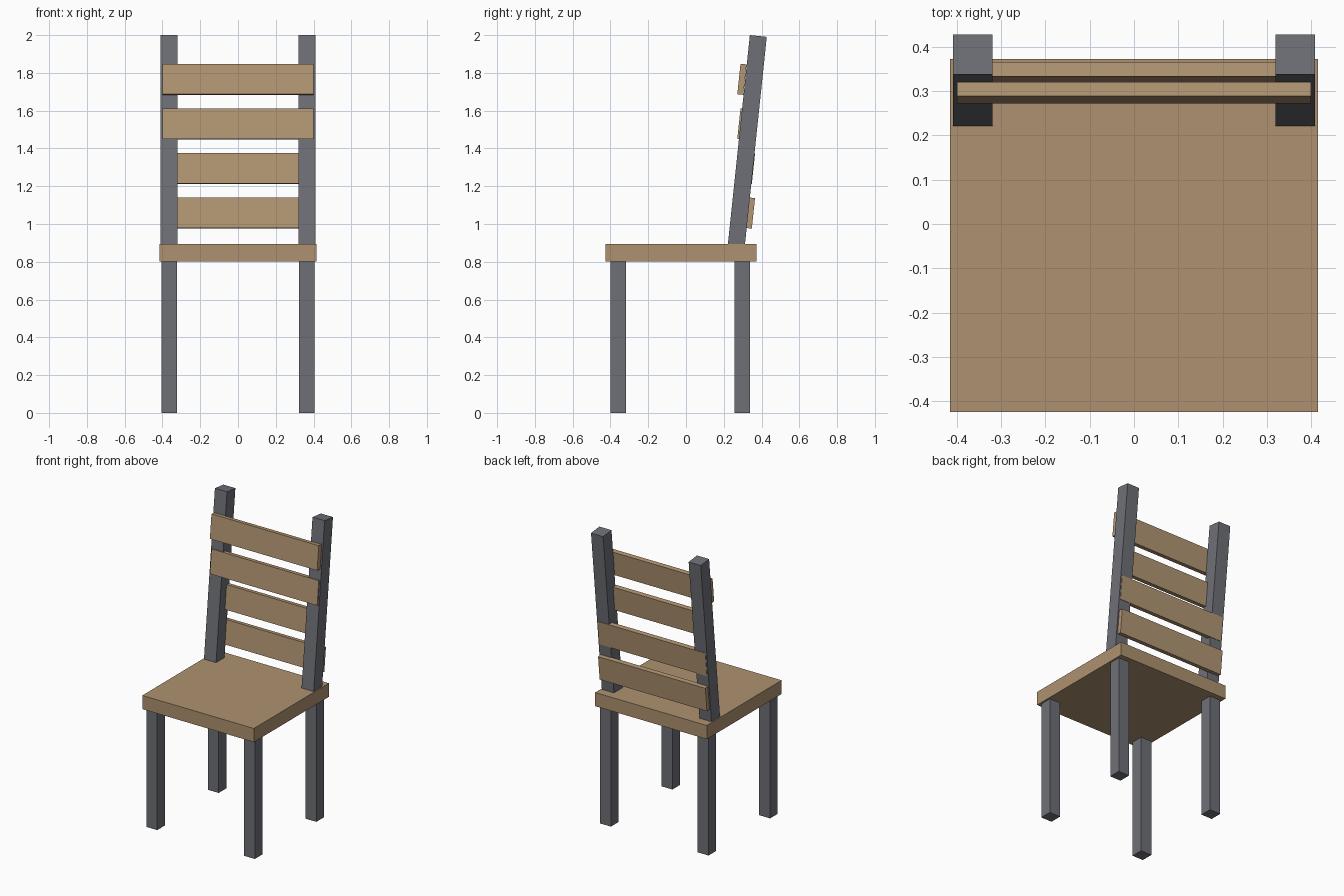
import bpy
from math import radians
from mathutils import Matrix

cube = bpy.data.objects.get("Cube")
if cube:
    bpy.data.objects.remove(cube, do_unlink=True)


def material(name, rgb):
    mat = bpy.data.materials.new(name)
    mat.use_nodes = True
    mat.diffuse_color = (*rgb, 1)
    mat.node_tree.nodes["Principled BSDF"].inputs["Base Color"].default_value = (*rgb, 1)
    return mat


seat_wood = material("seat wood", (0.42, 0.285, 0.16))
slat_wood = material("slat wood", (0.45, 0.305, 0.172))
grey_metal = material("grey metal", (0.158, 0.163, 0.183))


def box(name, centre, size, mat, tilt=0):
    """Box with its scale baked in, leaning back by tilt."""
    bpy.ops.mesh.primitive_cube_add(size=1, location=centre)
    obj = bpy.context.object
    obj.name = name
    obj.data.name = name
    obj.data.transform(Matrix.Diagonal((*size, 1)))
    obj.rotation_euler.x = -tilt
    obj.data.materials.append(mat)
    return obj


LEAN = radians(6)

# Seat board
box("seat", (0, -0.026, 0.847), (0.832, 0.798, 0.092), seat_wood)

# Legs and leaning back posts
for side, x in (("right", -0.364), ("left", 0.364)):
    for end, y in (("front", -0.358), ("back", 0.297)):
        box(f"{end}_leg_{side}", (x, y, 0.405), (0.081, 0.081, 0.81), grey_metal)
    box(f"back_post_{side}", (x, 0.3227, 1.4235), (0.09, 0.09, 1.15), grey_metal, LEAN)

# Backrest slats: upper pair on the front of the posts, lower pair on the back
for i in range(4):
    y = 0.296 if i < 2 else 0.341
    box(f"back_slat_{i + 1}", (0, y, 1.766 - 0.236 * i), (0.8, 0.032, 0.162), slat_wood, LEAN)
